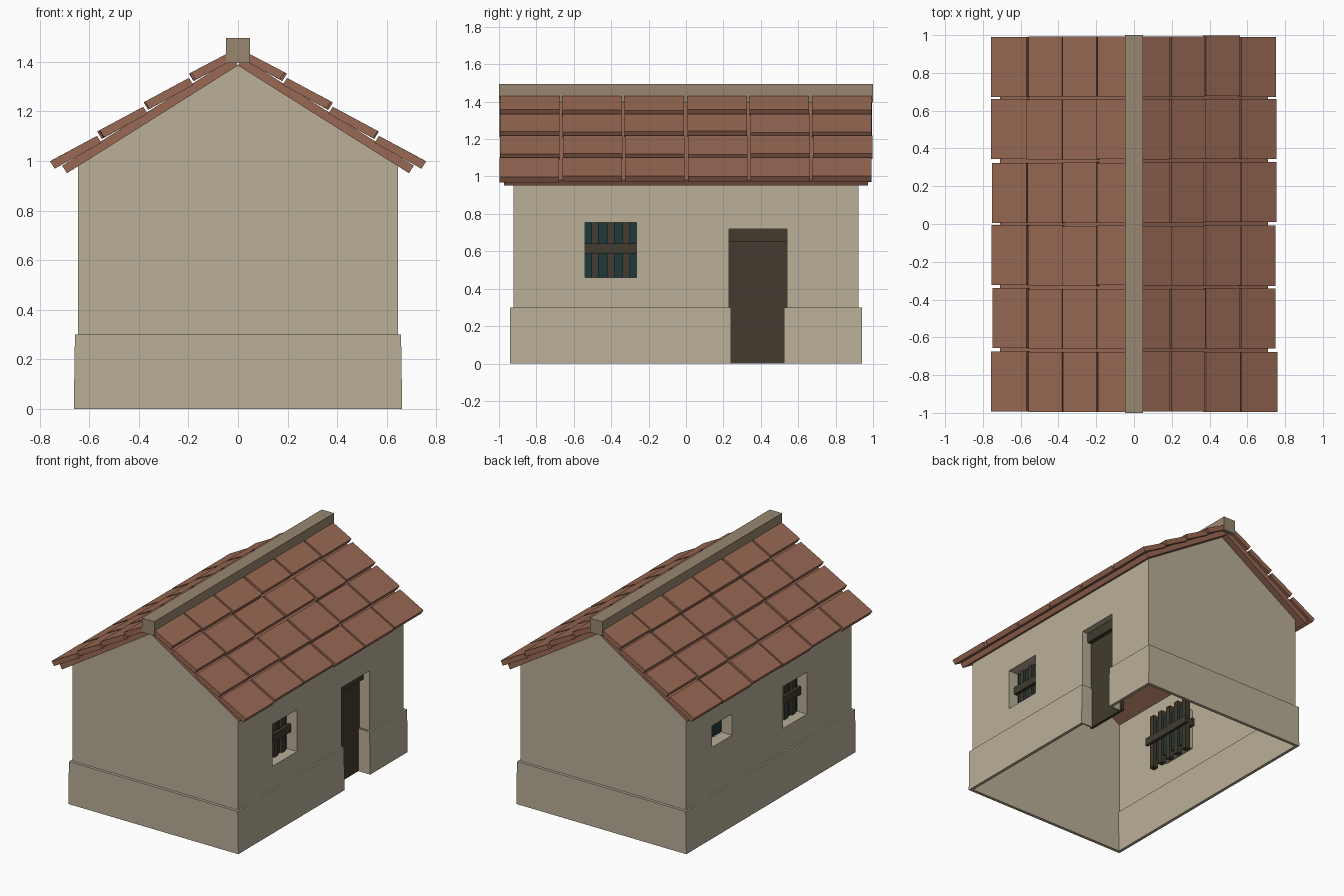
import bpy, bmesh, random
from mathutils import Vector

random.seed(4)
if "Cube" in bpy.data.objects:
    bpy.data.objects.remove(bpy.data.objects["Cube"])


def material(name, rgb):
    linear = [((c / 255 + 0.055) / 1.055) ** 2.4 for c in rgb] + [1]
    m = bpy.data.materials.new(name)
    m.use_nodes = True
    m.diffuse_color = linear
    m.node_tree.nodes["Principled BSDF"].inputs["Base Color"].default_value = linear
    return m


PLASTER = material("sand plaster", (186, 175, 152))
TILE = material("terracotta", (153, 105, 84))
RIDGE = material("weathered ridge", (152, 135, 112))
WOOD = material("dark wood", (66, 59, 46))
GLASS = material("dark teal glass", (30, 57, 58))


def finish(name, bm, mat, recalc=True):
    if recalc:
        bmesh.ops.recalc_face_normals(bm, faces=bm.faces)
    me = bpy.data.meshes.new(name)
    bm.to_mesh(me)
    bm.free()
    me.materials.append(mat)
    ob = bpy.data.objects.new(name, me)
    bpy.context.collection.objects.link(ob)
    return ob


def quad(bm, points):
    bm.faces.new([bm.verts.new(p) for p in points])


def box(bm, x, y, z):
    """Box between pairs of limits on each axis."""
    prism(bm, [(x[0], z[0]), (x[1], z[0]), (x[1], z[1]), (x[0], z[1])], *y)


def prism(bm, profile, y0, y1):
    """Extrude an xz profile along y."""
    a = [bm.verts.new((x, y0, z)) for x, z in profile]
    b = [bm.verts.new((x, y1, z)) for x, z in profile]
    bm.faces.new(a)
    bm.faces.new(b[::-1])
    for i in range(len(a)):
        j = (i + 1) % len(a)
        bm.faces.new((a[i], b[i], b[j], a[j]))


# Main dimensions
WX, WY, BASE_H, EAVE, APEX = 0.645, 0.922, 0.30, 0.98, 1.385
REVEAL = 0.08
DOOR = (0.23, 0.54, BASE_H, 0.72)
RIGHT_WINDOW = (-0.54, -0.265, 0.46, 0.755)
LEFT_WINDOW = (-0.425, -0.155, 0.46, 0.755)
SMALL_WINDOW = (0.41, 0.63, 0.63, 0.78)


# Walls: thin sheets with openings and inward reveals
def side_wall(bm, side, holes):
    ys = sorted({-WY, WY} | {v for h in holes for v in h[:2]})
    zs = sorted({BASE_H, EAVE} | {v for h in holes for v in h[2:]})
    x = side * WX
    for y0, y1 in zip(ys, ys[1:]):
        for z0, z1 in zip(zs, zs[1:]):
            cy, cz = (y0 + y1) / 2, (z0 + z1) / 2
            if not any(h[0] < cy < h[1] and h[2] < cz < h[3] for h in holes):
                quad(bm, [(x, y0, z0), (x, y1, z0), (x, y1, z1), (x, y0, z1)][::side])
    inner = x - side * REVEAL
    for y0, y1, z0, z1 in holes:
        ring = [(y0, z0), (y0, z1), (y1, z1), (y1, z0)]
        edges = list(zip(ring, ring[1:] + ring[:1]))
        if z0 <= BASE_H:
            edges.pop()
        for (ya, za), (yb, zb) in edges:
            quad(bm, [(x, ya, za), (x, yb, zb), (inner, yb, zb), (inner, ya, za)][::side])


bm = bmesh.new()
side_wall(bm, 1, [RIGHT_WINDOW, DOOR])
side_wall(bm, -1, [LEFT_WINDOW, SMALL_WINDOW])
for s in (-1, 1):
    gable = [(-WX, BASE_H), (WX, BASE_H), (WX, EAVE), (0, APEX), (-WX, EAVE)]
    quad(bm, [(x, s * WY, z) for x, z in gable][::-s])
bmesh.ops.remove_doubles(bm, verts=bm.verts, dist=0.0005)
finish("walls", bm, PLASTER, recalc=False)

# Plinth: thin skirt, open at the door, leaning in slightly
BX, BY, T = 0.662, 0.942, 0.022
bm = bmesh.new()
for s in (-1, 1):
    box(bm, (-BX, BX), sorted((s * BY, s * (BY - T))), (0, BASE_H))
box(bm, (-BX, T - BX), (T - BY, BY - T), (0, BASE_H))
for y0, y1 in ((T - BY, 0.24), (0.525, BY - T)):
    box(bm, (BX - T, BX), (y0, y1), (0, BASE_H))
for y0, y1 in ((0.23, 0.24), (0.525, 0.535)):
    box(bm, (BX - REVEAL - T, BX - T), (y0, y1), (0, BASE_H))
for v in bm.verts:
    if v.co.z > 0.2:
        v.co.x *= 0.993
finish("plinth", bm, PLASTER)

# Door and lintel
bm = bmesh.new()
box(bm, (0.55, 0.57), (0.22, 0.55), (0, 0.66))
finish("door", bm, WOOD)
bm = bmesh.new()
box(bm, (0.53, 0.60), (0.21, 0.56), (0.65, 0.73))
finish("door_lintel", bm, WOOD)


# Windows: pane, upright bars and a cross rail on both faces
def pane(name, side, hole):
    bm = bmesh.new()
    box(bm, sorted((side * 0.556, side * 0.562)), hole[:2], hole[2:])
    finish(name, bm, GLASS)


def bars(name, side, hole):
    mid_y, mid_z = (hole[0] + hole[1]) / 2, (hole[2] + hole[3]) / 2
    bm = bmesh.new()
    for i in range(-2, 3):
        y = mid_y + i * 0.084
        box(bm, sorted((side * 0.54, side * 0.578)), (y - 0.02, y + 0.02),
            (mid_z - 0.20, mid_z + 0.20))
    for x0, x1 in ((0.52, 0.54), (0.578, 0.60)):
        box(bm, sorted((side * x0, side * x1)), (mid_y - 0.21, mid_y + 0.21),
            (mid_z - 0.02, mid_z + 0.035))
    finish(name, bm, WOOD)


pane("right_window_pane", 1, RIGHT_WINDOW)
bars("right_window_bars", 1, RIGHT_WINDOW)
pane("left_window_pane", -1, LEFT_WINDOW)
bars("left_window_bars", -1, LEFT_WINDOW)
pane("small_window_pane", -1, SMALL_WINDOW)

# Roof: deck boards and stepped tiles, placed along and above the slope
DOWN = Vector((0.846, -0.533))
OUT = Vector((0.533, 0.846))


def slope_profile(side, corners):
    pts = [Vector((0, APEX)) + DOWN * a + OUT * b for a, b in corners]
    return [(side * p.x, p.y) for p in pts]


ROWS = [0.0, 0.182, 0.40, 0.62, 0.844]
for side, label in ((-1, "right"), (1, "left")):
    bm = bmesh.new()
    prism(bm, slope_profile(side, [(0, 0), (0.815, 0), (0.815, 0.036), (0, 0.036)]),
          -0.972, 0.972)
    finish("roof_deck_" + label, bm, TILE)
    bm = bmesh.new()
    for col in range(6):
        mid = (col - 2.5) * 0.334
        for top, low in zip(ROWS, ROWS[1:]):
            low += random.uniform(-0.01, 0.004)
            top += 0.012 if top else 0
            shift = random.uniform(-0.003, 0.003)
            prism(bm, slope_profile(side, [(top, 0.03), (low, 0.042),
                                           (low, 0.077), (top, 0.063)]),
                  mid - 0.159 + shift, mid + 0.159 + shift)
    finish("roof_tiles_" + label, bm, TILE)

# Ridge beam
bm = bmesh.new()
box(bm, (-0.048, 0.048), (-1, 1), (1.395, 1.495))
finish("ridge_beam", bm, RIDGE)
